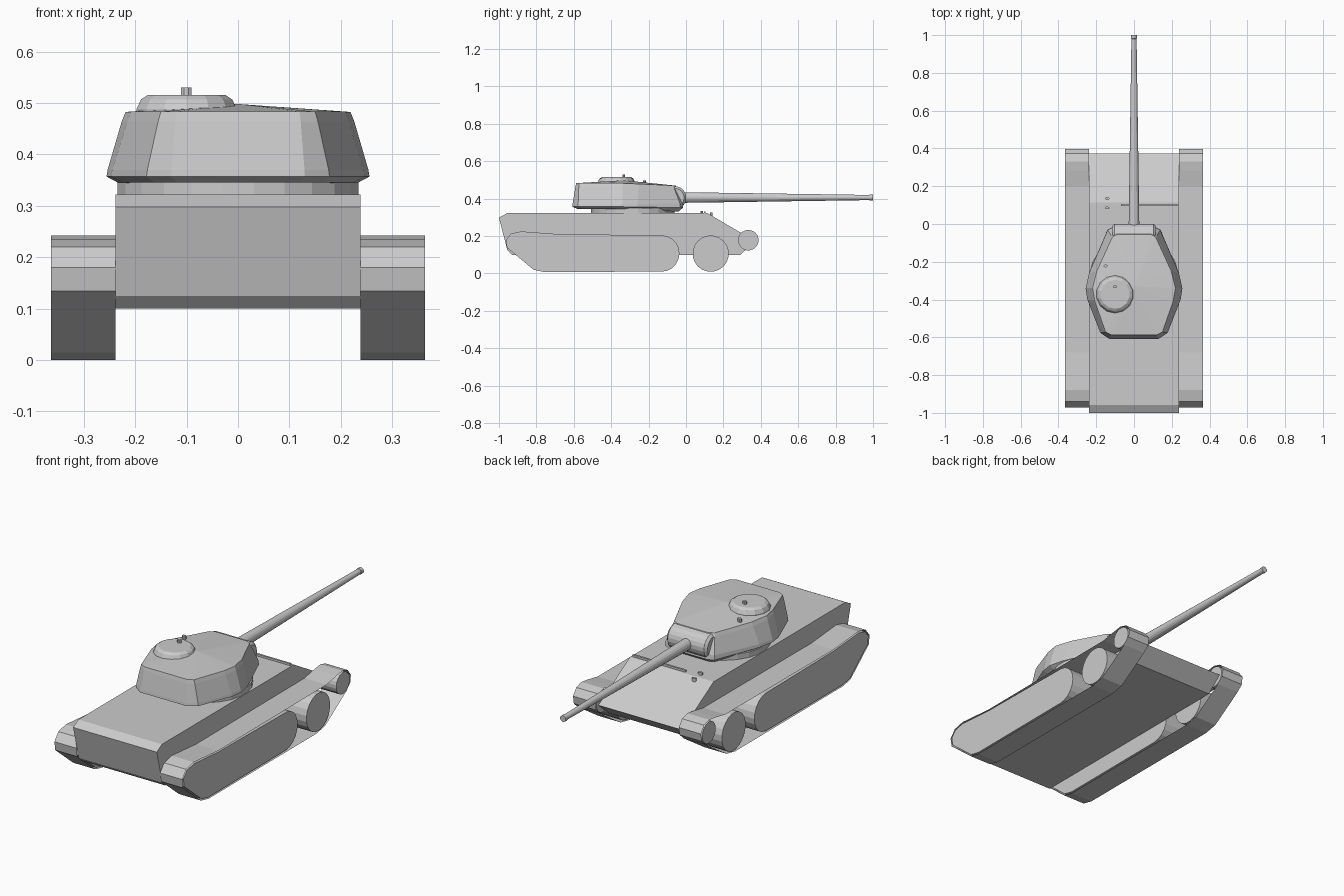
import bpy, bmesh, math
from mathutils import Matrix, Vector

if "Cube" in bpy.data.objects:
    bpy.data.objects.remove(bpy.data.objects["Cube"])


def finish(name, bm, mirror=False):
    bmesh.ops.recalc_face_normals(bm, faces=bm.faces)
    me = bpy.data.meshes.new(name)
    bm.to_mesh(me)
    bm.free()
    ob = bpy.data.objects.new(name, me)
    bpy.context.collection.objects.link(ob)
    if mirror:
        ob.modifiers.new("Mirror", 'MIRROR')
    return ob


def prism(name, pts, x0, x1, mirror=False, rim=None):
    """Extrude a (y, z) profile along x; rim keeps only a band of that thickness."""
    bm = bmesh.new()
    face = bm.faces.new([bm.verts.new((x0, y, z)) for y, z in pts])
    if rim:
        bmesh.ops.inset_region(bm, faces=[face], thickness=rim, use_even_offset=True)
        bmesh.ops.delete(bm, geom=[face], context='FACES_ONLY')
    ext = bmesh.ops.extrude_face_region(bm, geom=bm.faces[:] + bm.edges[:],
                                        use_keep_orig=True)
    moved = [v for v in ext['geom'] if isinstance(v, bmesh.types.BMVert)]
    bmesh.ops.translate(bm, verts=moved, vec=(x1 - x0, 0, 0))
    return finish(name, bm, mirror)


def loft(name, rings, apex=None):
    """Skin a stack of equal rings, capped at both ends."""
    bm = bmesh.new()
    vs = [[bm.verts.new(p) for p in r] for r in rings]
    n = len(vs[0])
    for a, b in zip(vs, vs[1:]):
        for i in range(n):
            bm.faces.new((a[i], a[(i + 1) % n], b[(i + 1) % n], b[i]))
    bm.faces.new(vs[0])
    if apex:
        top = bm.verts.new(apex)
        for i in range(n):
            bm.faces.new((vs[-1][i], vs[-1][(i + 1) % n], top))
    else:
        bm.faces.new(vs[-1])
    return finish(name, bm)


def turned(name, centre, axis, profile, sides, squash=1.0):
    """Stack of (radius, height) rings around the given axis."""
    rot = Vector((0, 0, 1)).rotation_difference(Vector(axis)).to_matrix()
    c = Vector(centre)
    rings = []
    for r, h in profile:
        ring = []
        for i in range(sides):
            a = 2 * math.pi * (i + 0.5) / sides
            ring.append(c + rot @ Vector((r * math.cos(a), r * squash * math.sin(a), h)))
        rings.append(ring)
    return loft(name, rings)


# Hull
hull = [(-1.0, 0.298), (-0.957, 0.322), (0.115, 0.322), (0.372, 0.172),
        (0.29, 0.1), (-0.93, 0.1), (-0.955, 0.124)]
prism("hull", hull, -0.238, 0.238)

# Track bands
X0, X1 = 0.238, 0.364
track = [(-0.76, 0), (0.12, 0), (0.19, 0.014), (0.36, 0.125), (0.392, 0.155),
         (0.398, 0.195), (0.372, 0.23), (0.33, 0.242), (0.28, 0.235), (0.2, 0.22),
         (-0.68, 0.217), (-0.88, 0.234), (-0.94, 0.22), (-0.972, 0.18),
         (-0.965, 0.134), (-0.82, 0.014)]
prism("track_band", track, X0, X1, True, rim=0.015)

# Closed side block, rounded at its forward end
arc = [(-0.13 + 0.095 * math.cos(a), 0.107 + 0.097 * math.sin(a))
       for a in [math.radians(-90 + 18 * i) for i in range(11)]]
block = [(-0.76, 0.008)] + arc + [(-0.68, 0.21), (-0.88, 0.225), (-0.935, 0.213),
                                  (-0.963, 0.18), (-0.957, 0.138), (-0.815, 0.02)]
prism("side_block", block, X0, X1, True)

# Separate front wheels
for name, y, z, r in (("road_wheel", 0.132, 0.106, 0.097), ("idler_wheel", 0.333, 0.178, 0.055)):
    wheel = turned(name, (X0, y, z), (1, 0, 0), [(r, 0), (r, X1 - X0)], 20)
    wheel.modifiers.new("Mirror", 'MIRROR')

# Turret ring
turned("turret_ring", (0, -0.285, 0.315), (0, 0, 1), [(0.237, 0), (0.237, 0.035)], 24, 0.95)

# Turret shell from half outlines, rear to front
low = [(0.13, -0.608), (0.178, -0.577), (0.247, -0.40), (0.256, -0.34),
       (0.238, -0.26), (0.14, -0.03), (0.11, -0.015)]
high = [(0.12, -0.587), (0.15, -0.572), (0.207, -0.41), (0.219, -0.34),
        (0.197, -0.25), (0.115, -0.07), (0.09, -0.055)]


def outline(t, z_rear, z_front, scale=1.0):
    half = []
    for (ax, ay), (bx, by) in zip(low, high):
        x, y = ax + (bx - ax) * t, ay + (by - ay) * t
        f = max(0, min(1, (y + 0.35) / 0.33))
        half.append((x * scale, (y + 0.3) * scale - 0.3, z_rear + (z_front - z_rear) * f))
    return half + [(-x, y, z) for x, y, z in reversed(half)]


loft("turret", [outline(0, 0.345, 0.331, 0.91), outline(0, 0.357, 0.352),
                outline(0.06, 0.37, 0.375), outline(0.8, 0.464, 0.45),
                outline(1.0, 0.483, 0.468)], apex=(0, -0.33, 0.498))

# Gun mantlet and barrel
turned("mantlet", (-0.115, -0.06, 0.405), (1, 0, 0),
       [(0.05, 0), (0.062, 0.012), (0.062, 0.218), (0.05, 0.23)], 20)
turned("gun_barrel", (0, -0.05, 0.406), (0, 1, 0),
       [(0.029, 0), (0.028, 0.1), (0.014, 1.03), (0.016, 1.032), (0.016, 1.05)], 16)

# Commander's cupola with its periscope
turned("cupola", (-0.1, -0.372, 0.47), (0, 0, 1),
       [(0.1, 0), (0.1, 0.018), (0.091, 0.037), (0.077, 0.046)], 14)
turned("cupola_periscope", (-0.101, -0.332, 0.51), (0, 0, 1),
       [(0.011, 0), (0.011, 0.02)], 8, 0.7)
turned("turret_periscope", (-0.15, -0.222, 0.475), (0, 0, 1),
       [(0.011, 0), (0.011, 0.022)], 8, 0.7)

# Front deck details
for y, z in ((0.085, 0.315), (0.135, 0.305)):
    turned("driver_periscope", (-0.142, y, z), (0, 0, 1), [(0.012, 0), (0.012, 0.02)], 8, 0.6)
prism("splash_strip", [(0.095, 0.318), (0.105, 0.318), (0.105, 0.332), (0.095, 0.332)],
      -0.07, 0.23)
